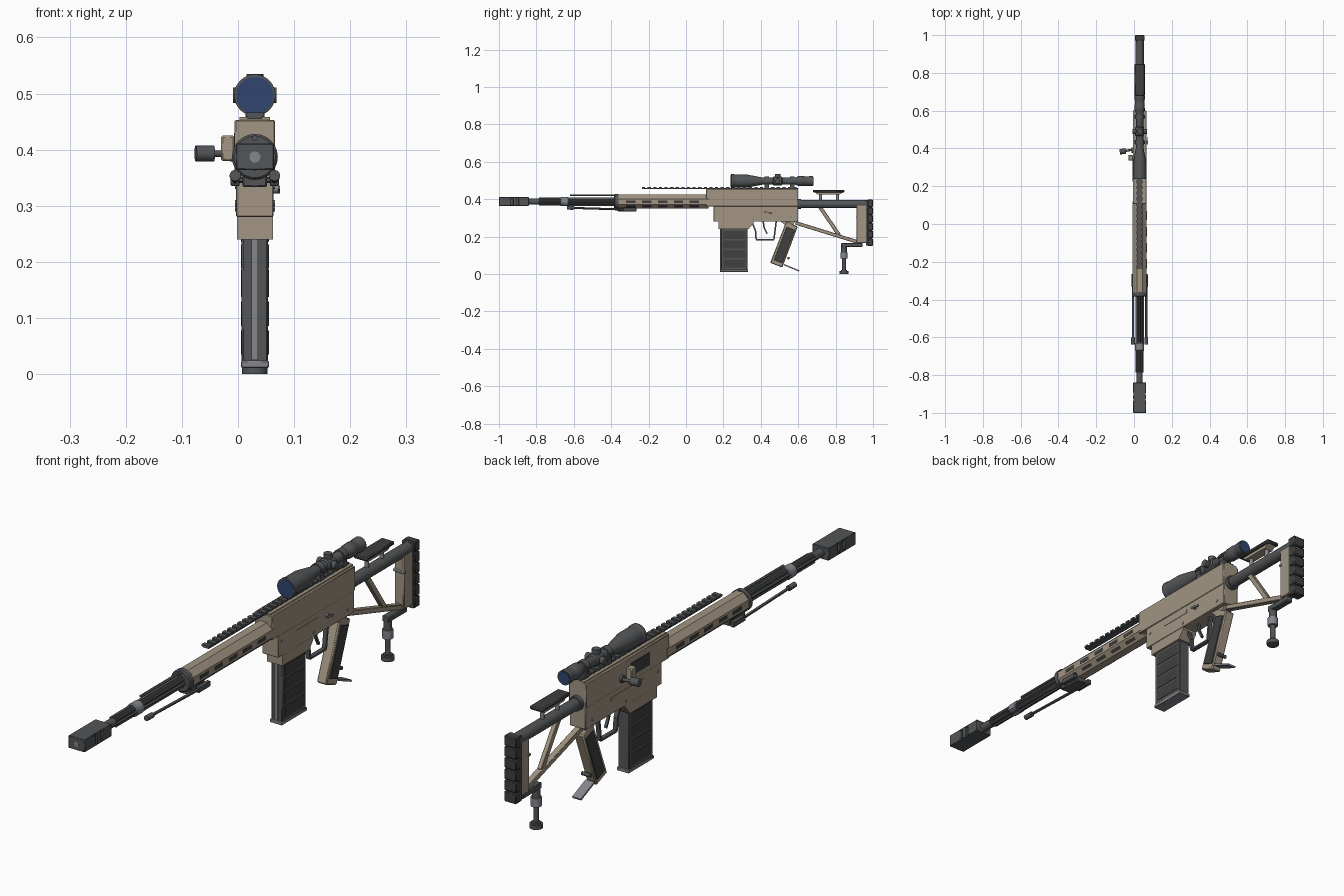
import bpy, bmesh, math
from mathutils import Vector

if "Cube" in bpy.data.objects:
    bpy.data.objects.remove(bpy.data.objects["Cube"])

C = 0.03  # bore line in x


def mat(name, r, g, b):
    m = bpy.data.materials.new(name)
    m.diffuse_color = (r, g, b, 1)
    m.use_nodes = True
    m.node_tree.nodes["Principled BSDF"].inputs["Base Color"].default_value = m.diffuse_color
    return m


TAN = mat("tan", .36, .30, .225)
DARK = mat("dark_metal", .085, .09, .095)
BLACK = mat("black_rubber", .05, .05, .052)
GREY = mat("light_metal", .23, .24, .26)
LENS = mat("lens_blue", .03, .06, .16)


def finish(name, bm, m, bevel=0):
    bmesh.ops.recalc_face_normals(bm, faces=bm.faces)
    me = bpy.data.meshes.new(name)
    bm.to_mesh(me)
    bm.free()
    me.materials.append(m)
    for p in me.polygons:
        p.use_smooth = True
    me.set_sharp_from_angle(angle=math.radians(30))
    ob = bpy.data.objects.new(name, me)
    bpy.context.collection.objects.link(ob)
    if bevel:
        b = ob.modifiers.new("bevel", 'BEVEL')
        b.width, b.segments = bevel, 1
    return ob


def loft(name, rings, m, bevel=0):
    """Skin a list of closed rings and cap both ends."""
    bm = bmesh.new()
    vs = [[bm.verts.new(p) for p in r] for r in rings]
    n = len(rings[0])
    for a, b in zip(vs, vs[1:]):
        for i in range(n):
            bm.faces.new((a[i], a[(i + 1) % n], b[(i + 1) % n], b[i]))
    bm.faces.new(vs[0])
    bm.faces.new(vs[-1])
    return finish(name, bm, m, bevel)


def prism(name, pts, hw, m, cx=C, bevel=0):
    """Side profile in (y, z), extruded in x."""
    return loft(name, [[(cx + s * hw, y, z) for y, z in pts] for s in (-1, 1)], m, bevel)


def box(name, hw, y0, y1, z0, z1, m, cx=C, bevel=0):
    return prism(name, [(y0, z0), (y1, z0), (y1, z1), (y0, z1)], hw, m, cx, bevel)


def bar(name, a, b, t, hw, m, cx=C, bevel=0):
    d = (Vector(b) - Vector(a)).normalized() * t / 2
    o = Vector((-d.y, d.x))
    a, b = Vector(a), Vector(b)
    return prism(name, [tuple(p) for p in (a - o, b - o, b + o, a + o)], hw, m, cx, bevel)


def cyl(name, a, b, r, m, n=20):
    a, b = Vector(a), Vector(b)
    q = (b - a).to_track_quat('Z', 'Y')
    ring = [q @ Vector((r * math.cos(t), r * math.sin(t), 0))
            for t in (2 * math.pi * i / n for i in range(n))]
    return loft(name, [[p + v for v in ring] for p in (a, b)], m)


def lathe(name, prof, z, m, n=28, flute=0, turn=0):
    """(y, radius) profile revolved about the bore direction."""
    rings = []
    for y, r in prof:
        ring = []
        for i in range(n):
            t = 2 * math.pi * (i + turn) / n
            k = r * (1 - flute * (i % 4 in (1, 2)))
            ring.append((C + k * math.cos(t), y, z + k * math.sin(t)))
        rings.append(ring)
    return loft(name, rings, m)


BZ = .387
# muzzle brake: core, solid sections and top/bottom plates leaving side ports
box("brake_core", .022, -.99, -.85, .368, .406, DARK)
for i, (a, b) in enumerate([(-1, -.935), (-.925, -.905), (-.895, -.84)]):
    box(f"brake_section_{i}", .034, a, b, .364, .411, DARK, bevel=.002)
for z in (.364, .406):
    box("brake_plate", .032, -.99, -.85, z, z + .005, DARK)
cyl("muzzle_bore", (C, -1.001, BZ), (C, -.99, BZ), .01, GREY)

# barrel
lathe("barrel", [(-.85, .016), (-.3, .016)], BZ, DARK)
lathe("fluted_barrel_front", [(-.785, .021), (-.67, .021)], BZ, DARK, 32, .2)
lathe("fluted_barrel_rear", [(-.63, .022), (-.37, .022)], BZ, DARK, 32, .2)
lathe("barrel_collar", [(-.672, .021), (-.668, .024), (-.632, .024), (-.628, .021)], BZ, GREY)
cyl("gas_rod", (C, -.62, .421), (C, -.36, .421), .005, DARK, 12)

# octagonal handguard with vent slots
lathe("handguard", [(-.372, .040), (.12, .040)], BZ, TAN, 8, turn=.5)
lathe("handguard_cap", [(-.385, .037), (-.38, .041), (-.362, .041)], BZ, DARK, 24)
for i in range(5):
    y = -.32 + i * .085
    for s in (-1, 1):
        box("side_slot", .001, y, y + .05, BZ - .007, BZ + .007, BLACK, C + s * .0368)
        o = bpy.data.objects[box("low_slot", .001, y, y + .05, -.006, .006, BLACK, 0).name]
        o.rotation_euler.y = s * math.pi / 4
        o.location = (C + s * .0261, 0, BZ - .0261)

# folded bipod
box("bipod_mount", .022, -.365, -.27, .333, .358, DARK, bevel=.003)
for s in (-1, 1):
    x = C + s * .035
    cyl("bipod_leg", (x, -.62, .354), (x, -.3, .344), .0055, DARK, 12)
    cyl("bipod_foot", (x, -.637, .354), (x, -.6, .353), .010, DARK, 14)
    box("bipod_hinge", .008, -.335, -.265, .335, .355, DARK, x, .002)
cyl("bipod_pivot", (C - .04, -.3, .346), (C + .04, -.3, .346), .005, DARK, 12)

# receiver, magazine well and details
box("upper_receiver", .036, .107, .6, .362, .453, TAN, bevel=.002)
prism("lower_receiver", [(.148, .37), (.148, .28), (.6, .28), (.6, .37)], .0335, TAN, bevel=.002)
prism("magazine_well", [(.175, .285), (.175, .24), (.335, .24), (.36, .272), (.36, .285)], .032, TAN)
box("receiver_ridge", .027, .11, .6, .45, .458, TAN)
for s in (-1, 1):
    box("receiver_panel", .0015, .255, .45 if s < 0 else .385, .33, .343, TAN, C + s * .0335)
    for y, z in ((.17, .335), (.56, .305), (.36, .295)):
        cyl("pin", (C + s * .03, y, z), (C + s * .0355, y, z), .005, GREY, 12)
cyl("safety_hub", (C + .03, .435, .33), (C + .041, .435, .33), .008, GREY)
bar("safety_lever", (.42, .333), (.46, .325), .007, .002, GREY, C + .043)

# ejection port, deflector and bolt handle on the left
box("ejection_port", .001, .225, .335, .382, .43, BLACK, C - .0365)
prism("case_deflector", [(.335, .38), (.365, .38), (.365, .425), (.335, .425)], .012, TAN, -.018, .003)
cyl("bolt_base", (.0, .39, .393), (-.014, .39, .393), .014, DARK)
cyl("bolt_shaft", (.0, .395, .393), (-.046, .387, .393), .006, DARK, 14)
cyl("bolt_knob", (-.043, .387, .393), (-.0755, .382, .393), .0145, DARK, 18)

# sight rail
box("rail", .013, -.235, .6, .455, .461, DARK)
for i in range(28):
    y = -.235 + i * .03
    box("rail_tooth", .016, y, y + .017, .459, .466, DARK)

# scope
SZ = .497
lathe("scope_body", [(.24, .033), (.242, .037), (.255, .037), (.258, .035), (.325, .035), (.41, .019),
                     (.585, .019), (.6, .026), (.63, .027), (.634, .025), (.655, .025), (.66, .027),
                     (.68, .027)], SZ, DARK, 32)
lathe("front_lens", [(.2385, .033), (.245, .033)], SZ, LENS, 32)
lathe("rear_lens", [(.675, .023), (.6815, .023)], SZ, LENS, 32)
lathe("turret_housing", [(.465, .019), (.47, .024), (.51, .024), (.515, .019)], SZ, DARK)
cyl("top_turret", (C, .49, SZ), (C, .49, .535), .015, DARK)
for s in (-1, 1):
    cyl("side_turret", (C, .49, SZ), (C + s * .039, .49, SZ), .014, DARK)
for y in (.42, .555):
    lathe("scope_ring", [(y, .0235), (y + .025, .0235)], SZ, DARK)
    box("ring_base", .017, y, y + .025, .458, .485, DARK)
    box("ring_clamp", .028, y + .004, y + .021, SZ - .005, SZ + .005, DARK)

# magazine
box("magazine", .0235, .187, .328, .015, .25, DARK, bevel=.003)
box("magazine_floor", .025, .182, .332, .011, .024, GREY, bevel=.002)
box("magazine_spine", .006, .183, .19, .025, .24, GREY)
for i in range(4):
    z = .035 + i * .051
    for s in (-1, 1):
        box("magazine_rib", .0015, .2, .318, z, z + .043, BLACK, C + s * .0235)

# trigger and guard
guard = [(.353, .278), (.372, .23), (.375, .184), (.47, .184), (.482, .28)]
for a, b in zip(guard, guard[1:]):
    bar("trigger_guard", a, b, .008, .008, DARK)
for a, b in (((.412, .285), (.418, .245)), ((.418, .247), (.434, .215))):
    bar("trigger", a, b, .008, .005, DARK)

# pistol grip
prism("grip", [(.537, .285), (.597, .253), (.515, .035), (.45, .06)], .02, TAN, bevel=.004)
for s in (-1, 1):
    prism("grip_panel", [(.538, .252), (.582, .236), (.515, .058), (.47, .075)], .003, BLACK, C + s * .0205, .001)
prism("grip_neck", [(.5, .285), (.585, .285), (.57, .255), (.53, .262)], .018, TAN)
bar("grip_base_lever", (.525, .05), (.605, .016), .007, .018, GREY)
cyl("grip_stud", (C - .018, .548, .085), (C + .018, .548, .085), .007, DARK, 12)

# skeleton stock
cyl("buffer_tube", (C, .59, .374), (C, .97, .374), .022, DARK, 24)
lathe("tube_collar", [(.6, .027), (.615, .027)], .374, DARK)
bar("lower_strut", (.585, .274), (.935, .166), .019, .012, TAN, bevel=.002)
bar("diagonal_strut", (.715, .36), (.82, .206), .02, .009, TAN, bevel=.002)
box("butt_frame", .02, .912, .966, .165, .372, TAN, bevel=.003)
box("butt_plate", .023, .963, .973, .152, .396, DARK)
for i in range(6):
    z = .15 + i * .0418
    box("butt_pad_segment", .025, .97, 1, z, z + .039, BLACK, bevel=.003)
box("butt_pad_core", .022, .97, .994, .152, .396, BLACK)
cyl("stock_pin", (C - .023, .915, .305), (C + .023, .915, .305), .006, GREY, 12)

# cheek rest
box("cheek_pad", .027, .678, .848, .436, .45, BLACK, bevel=.004)
prism("cheek_support", [(.69, .437), (.84, .437), (.82, .424), (.705, .424)], .018, TAN)
for y in (.72, .81):
    cyl("cheek_post", (C, y, .39), (C, y, .43), .008, GREY, 14)

# rear monopod
box("monopod_bracket", .014, .83, .943, .145, .167, DARK, bevel=.003)
for name, z0, z1, r in (("post", .01, .15, .010), ("upper_sleeve", .115, .15, .015),
                        ("collar", .082, .115, .019), ("foot_neck", .014, .022, .016),
                        ("foot", 0, .016, .023)):
    cyl("monopod_" + name, (C, .845, z0), (C, .845, z1), r, GREY if name == "collar" else DARK)
